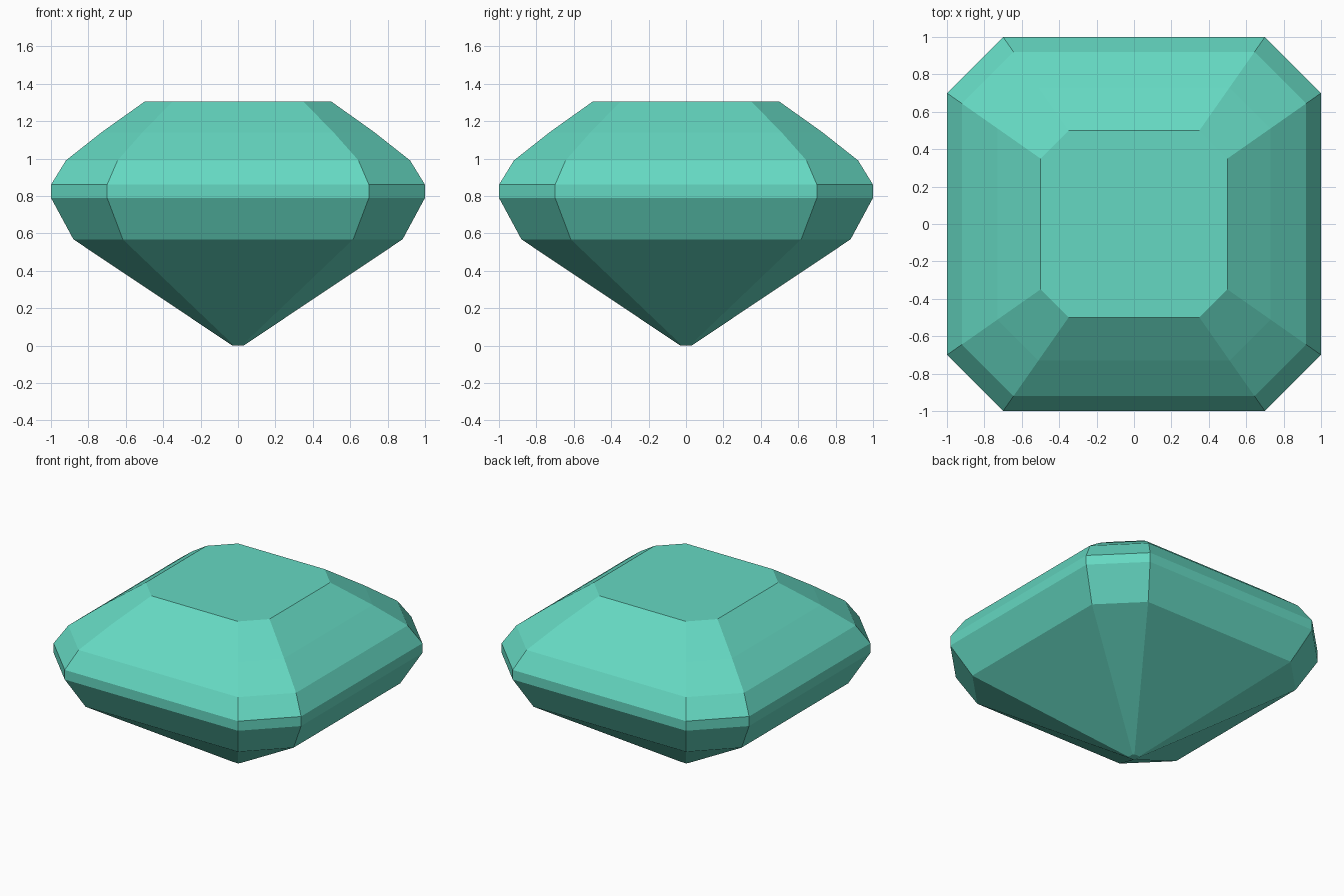
import bpy, bmesh

if "Cube" in bpy.data.objects:
    bpy.data.objects.remove(bpy.data.objects["Cube"])

# One flat gem colour
teal = bpy.data.materials.new("teal gem")
teal.diffuse_color = (0.13, 0.69, 0.54, 1)
teal.use_nodes = True
teal.node_tree.nodes["Principled BSDF"].inputs["Base Color"].default_value = teal.diffuse_color

# Step-cut profile from culet to table: (half width, height)
PROFILE = [(0.03, 0.0), (0.88, 0.568), (1.0, 0.79), (1.0, 0.86),
           (0.92, 0.99), (0.73, 1.14), (0.5, 1.304)]
CORNER = 0.7  # cut-corner position as a share of the half width


def octagon(bm, r, z):
    """Ring of a square with cut corners, counter-clockwise from above."""
    c = r * CORNER
    pts = [(r, -c), (r, c), (c, r), (-c, r), (-r, c), (-r, -c), (-c, -r), (c, -r)]
    return [bm.verts.new((x, y, z)) for x, y in pts]


bm = bmesh.new()
rings = [octagon(bm, r, z) for r, z in PROFILE]

# Side facets between neighbouring rings
for low, high in zip(rings, rings[1:]):
    for i in range(8):
        j = (i + 1) % 8
        bm.faces.new((low[i], low[j], high[j], high[i]))

# Culet and table
bm.faces.new(rings[0][::-1])
bm.faces.new(rings[-1])

mesh = bpy.data.meshes.new("cut_gem")
bm.to_mesh(mesh)
bm.free()
mesh.materials.append(teal)
gem = bpy.data.objects.new("cut_gem", mesh)
bpy.context.collection.objects.link(gem)
